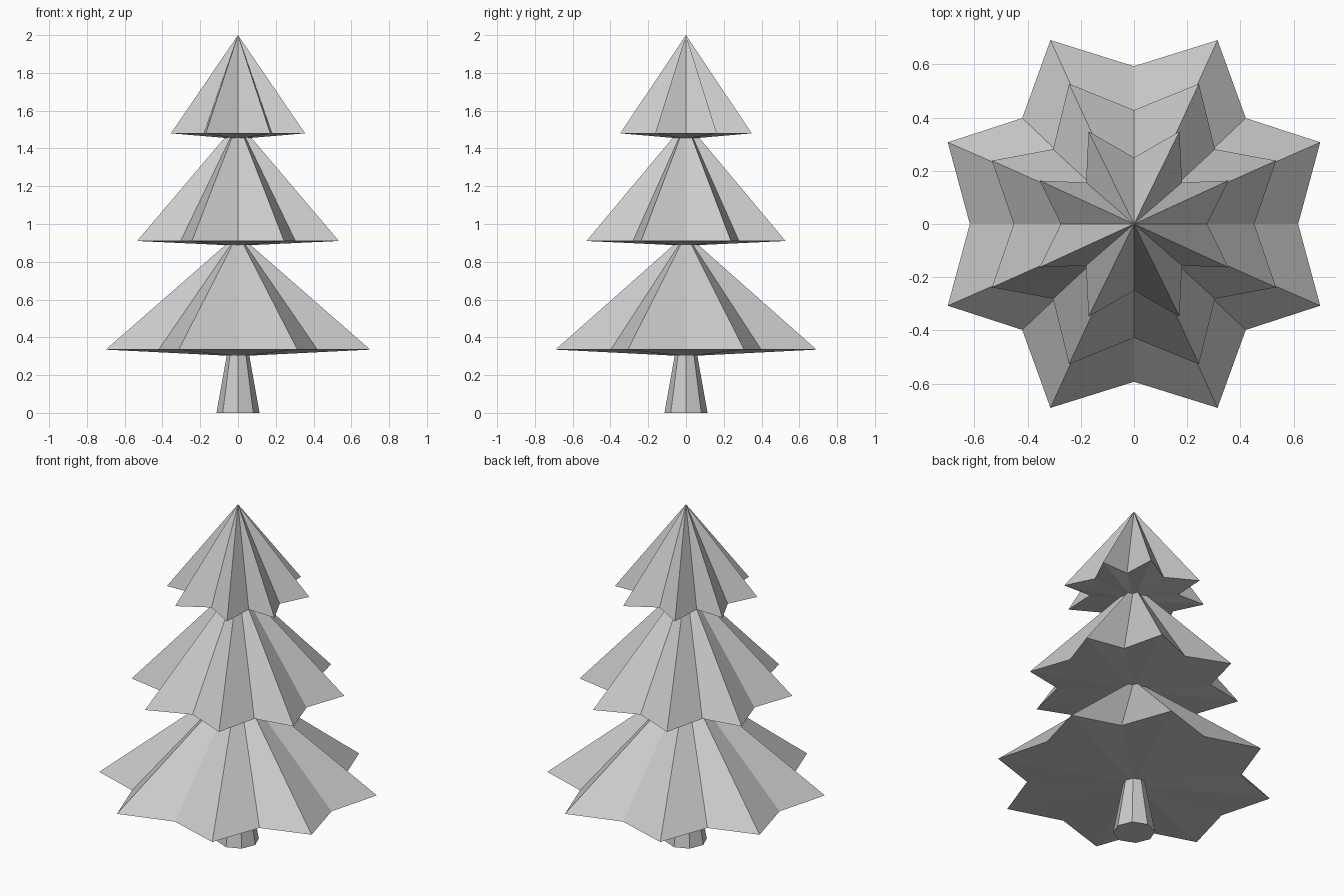
import bpy
import bmesh
from math import cos, sin, pi

cube = bpy.data.objects.get("Cube")
if cube:
    bpy.data.objects.remove(cube, do_unlink=True)

grey = bpy.data.materials.new("light_grey")
grey.use_nodes = True
grey.diffuse_color = (0.6, 0.6, 0.6, 1)
grey.node_tree.nodes["Principled BSDF"].inputs["Base Color"].default_value = (0.6, 0.6, 0.6, 1)


def finish(name, bm):
    bmesh.ops.recalc_face_normals(bm, faces=bm.faces)
    mesh = bpy.data.meshes.new(name)
    bm.to_mesh(mesh)
    bm.free()
    mesh.materials.append(grey)
    obj = bpy.data.objects.new(name, mesh)
    bpy.context.collection.objects.link(obj)
    return obj


def star_outline(quarter):
    """Mirror one quarter of the star (from +x to +y) into a full outline."""
    half = quarter + [(-x, y) for x, y in reversed(quarter[:-1])]
    return half + [(x, -y) for x, y in reversed(half[1:-1])]


def star_tier(name, quarter, rim_z, base_z, apex_z):
    bm = bmesh.new()
    rim = [bm.verts.new((x, y, rim_z)) for x, y in star_outline(quarter)]
    apex = bm.verts.new((0, 0, apex_z))
    base = bm.verts.new((0, 0, base_z))
    for a, b in zip(rim, rim[1:] + rim[:1]):
        bm.faces.new((a, b, apex))
        bm.faces.new((b, a, base))
    return finish(name, bm)


# Eight-pointed foliage tiers with shallow pointed undersides
star_tier("lower_branches",
          [(0.617, 0), (0.70, 0.307), (0.42, 0.398), (0.314, 0.691), (0, 0.593)],
          0.335, 0.30, 0.947)
star_tier("middle_branches",
          [(0.452, 0), (0.534, 0.238), (0.304, 0.281), (0.244, 0.527), (0, 0.428)],
          0.91, 0.885, 1.54)
star_tier("top_branches",
          [(0.275, 0), (0.355, 0.163), (0.18, 0.156), (0.171, 0.348), (0, 0.25)],
          1.48, 1.45, 2.0)

# Tapered octagonal trunk
bm = bmesh.new()
rings = []
for z, r in ((0, 0.114), (0.33, 0.055)):
    rings.append([bm.verts.new((r * cos(i * pi / 4), r * sin(i * pi / 4), z)) for i in range(8)])
lower, upper = rings
for i in range(8):
    j = (i + 1) % 8
    bm.faces.new((lower[i], lower[j], upper[j], upper[i]))
bm.faces.new(lower)
bm.faces.new(upper)
finish("trunk", bm)
